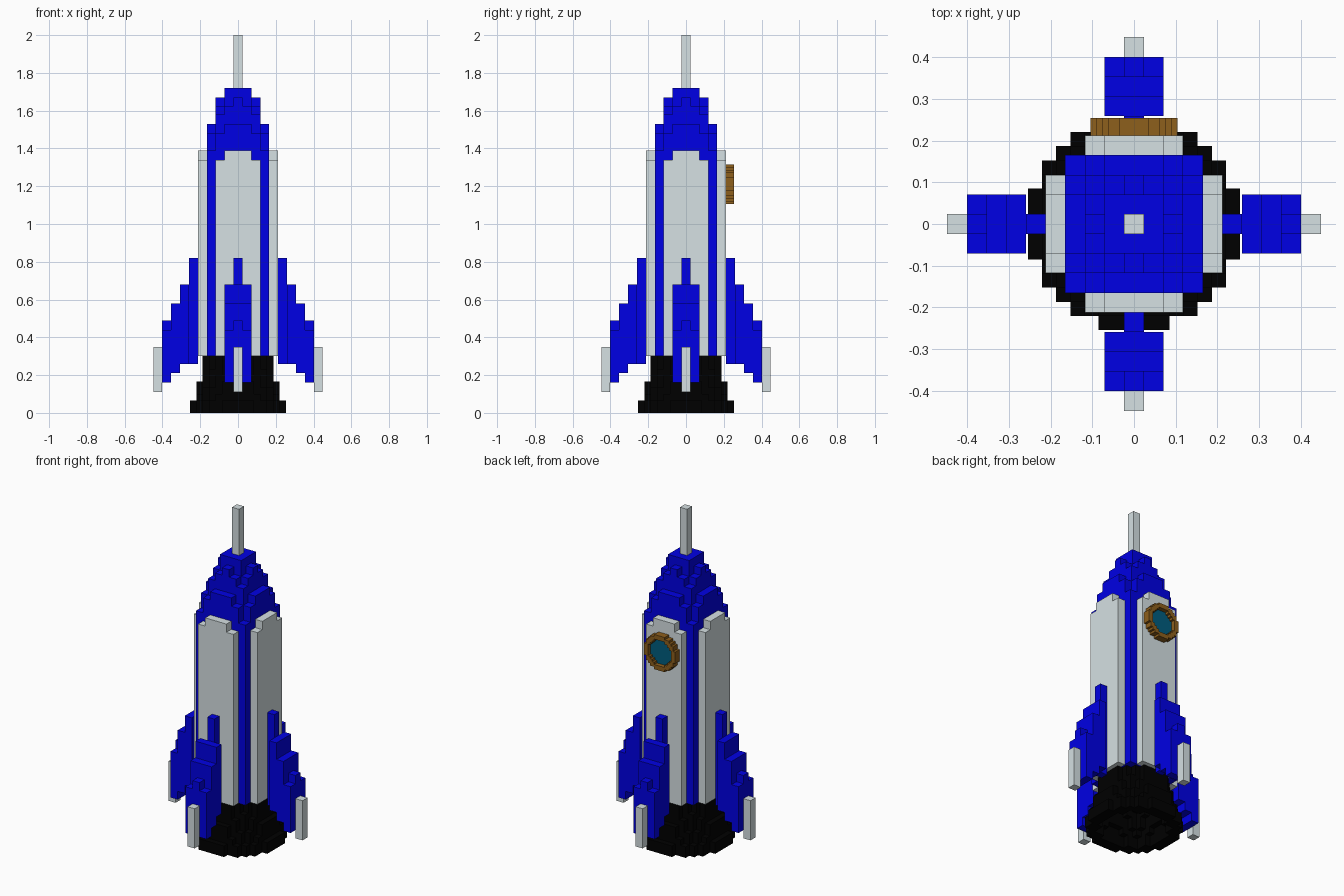
import bpy, bmesh
from math import radians, sqrt, floor
from mathutils import Matrix

cube = bpy.data.objects.get("Cube")
if cube:
    bpy.data.objects.remove(cube, do_unlink=True)


def material(name, rgb):
    m = bpy.data.materials.new(name)
    m.use_nodes = True
    color = (*rgb, 1)
    m.diffuse_color = color
    m.node_tree.nodes["Principled BSDF"].inputs["Base Color"].default_value = color
    return m


BLUE = material("royal blue", (0, 0, 0.78))
GREY = material("pale grey", (0.67, 0.75, 0.77))
BLACK = material("soot black", (0, 0, 0))
BROWN = material("bronze brown", (0.27, 0.115, 0.012))
GLASS = material("teal glass", (0, 0.11, 0.21))

UPRIGHT = Matrix.Rotation(radians(90), 4, 'X')     # outline in x-z, depth towards the front
BACKWARD = Matrix.Rotation(radians(-90), 4, 'X')   # depth towards the back
QUARTER = Matrix.Rotation(radians(90), 4, 'Z')


def prism(name, loops, lo, hi, mat, matrix=Matrix()):
    """Extrude flat outlines (the second and later ones are holes) from lo to hi."""
    bm = bmesh.new()
    edges = []
    for loop in loops:
        vs = [bm.verts.new((x, y, lo)) for x, y in loop]
        edges += [bm.edges.new((a, b)) for a, b in zip(vs, vs[1:] + vs[:1])]
    bmesh.ops.triangle_fill(bm, use_beauty=True, edges=edges)
    top = bmesh.ops.extrude_face_region(bm, geom=bm.faces[:], use_keep_orig=True)["geom"]
    verts = [g for g in top if isinstance(g, bmesh.types.BMVert)]
    bmesh.ops.translate(bm, verts=verts, vec=(0, 0, hi - lo))
    bm.transform(matrix)
    bmesh.ops.recalc_face_normals(bm, faces=bm.faces)
    me = bpy.data.meshes.new(name)
    bm.to_mesh(me)
    bm.free()
    me.materials.append(mat)
    ob = bpy.data.objects.new(name, me)
    bpy.context.collection.objects.link(ob)
    return ob


def rect(x0, x1, y0, y1):
    return [(x0, y0), (x1, y0), (x1, y1), (x0, y1)]


def stairs(steps):
    """Four-fold outline from the stepped corners of one quadrant."""
    quad = []
    for i, (a, b) in enumerate(steps):
        if i:
            quad.append((a, steps[i - 1][1]))
        quad.append((a, b))
    out = []
    for _ in range(4):
        out += quad
        quad = [(-y, x) for x, y in quad]
    return out


def disc(r, u):
    """Blocky disc with a radius of r blocks of size u."""
    steps, last = [], -1
    for i in range(floor(r), -1, -1):
        h = floor(sqrt(r * r - i * i))
        if h != last:
            steps.append(((i + 0.5) * u, (h + 0.5) * u))
        last = h
        if h == floor(r):
            break
    return stairs(steps)


# Hull steps share one block size
U = 0.0472
S, M, L, XL = U / 2, U * 1.5, U * 2.5, U * 3.5
OUT = U * 4.5

# Hollow engine nozzle, flaring in thin layers, closed at the top
B = 0.034
T = 0.30 / 9
for i, r in enumerate((7.4, 7.4, 6.8, 6.5, 6.4, 5.9, 5.7, 5.4)):
    prism(f"nozzle_layer_{i + 1}", [disc(r, B), disc(r - 1.6, B)], i * T, (i + 1) * T, BLACK)
prism("nozzle_cap", [disc(5.4, B)], 8 * T, 9 * T, BLACK)

# Hull core, nose tiers and antenna
prism("hull", [stairs([(XL, XL)])], 0.30, 1.39, BLUE)
tiers = [
    ([(XL, L), (L, XL)], 1.39, 1.48),
    ([(XL, M), (L, L), (M, XL)], 1.48, 1.53),
    ([(L, L)], 1.53, 1.58),
    ([(L, M), (M, L)], 1.58, 1.625),
    ([(L, S), (M, M), (S, L)], 1.625, 1.67),
    ([(M, M)], 1.67, 1.72),
]
for i, (steps, lo, hi) in enumerate(tiers):
    prism(f"nose_tier_{i + 1}", [stairs(steps)], lo, hi, BLUE)
prism("antenna", [stairs([(S, S)])], 1.72, 2.0, GREY)

# Hull panels and fins on all four sides
panel = [(-L, 0.30), (L, 0.30), (L, 1.34), (M, 1.34), (M, 1.39), (-M, 1.39), (-M, 1.34), (-L, 1.34)]
R = [OUT + U * i for i in range(6)]
fin = [(R[1], 0.26), (R[2], 0.26), (R[2], 0.21), (R[3], 0.21), (R[3], 0.16), (R[4], 0.16),
       (R[4], 0.44), (R[3], 0.44), (R[3], 0.58), (R[2], 0.58), (R[2], 0.68), (R[1], 0.68)]
for k, side in enumerate(("left", "back", "right", "front")):
    turn = Matrix.Rotation(radians(90 * k), 4, 'Z')
    place = turn @ UPRIGHT
    prism(f"{side}_panel", [panel], XL, OUT, GREY, turn @ QUARTER @ UPRIGHT)
    prism(f"{side}_fin", [fin], -M, M, BLUE, place)
    prism(f"{side}_fin_root", [rect(R[0], R[1], 0.26, 0.82)], -S, S, BLUE, place)
    prism(f"{side}_fin_ridge", [rect(R[3], R[4], 0.44, 0.49)], -S, S, BLUE, place)
    prism(f"{side}_fin_tip", [rect(R[4], R[5], 0.11, 0.35)], -S, S, GREY, place)

# Porthole on the back
port = Matrix.Translation((0, 0, 1.21)) @ BACKWARD
prism("porthole_ring", [disc(7.4, 0.014), disc(5.4, 0.014)], OUT, 0.254, BROWN, port)
prism("porthole_glass", [disc(5.4, 0.014)], OUT, 0.228, GLASS, port)
